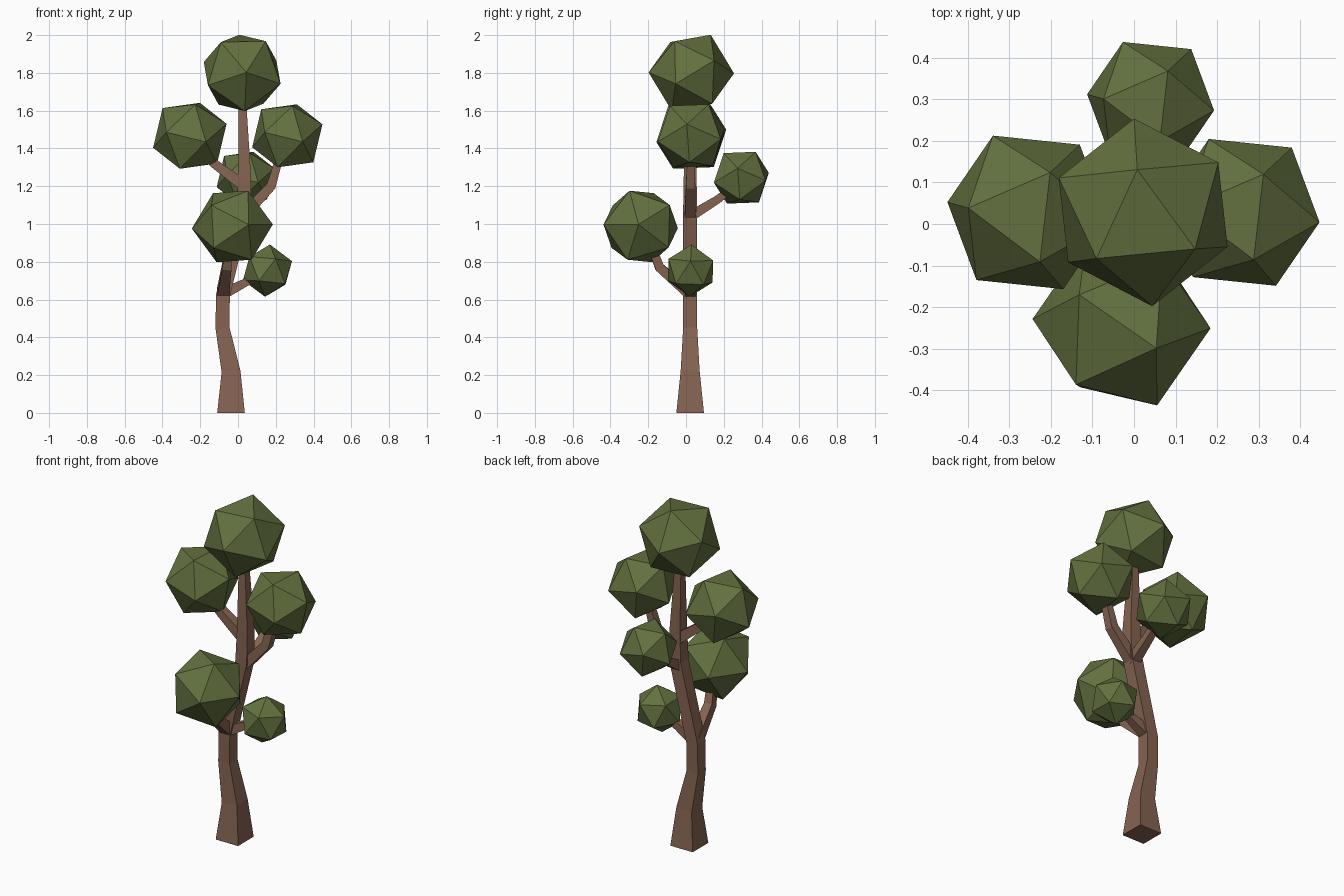
import bpy, bmesh
from mathutils import Vector, Matrix

if "Cube" in bpy.data.objects:
    bpy.data.objects.remove(bpy.data.objects["Cube"])


def material(name, rgb):
    m = bpy.data.materials.new(name)
    m.diffuse_color = (*rgb, 1)
    m.use_nodes = True
    m.node_tree.nodes["Principled BSDF"].inputs["Base Color"].default_value = m.diffuse_color
    return m


BARK = material("brown bark", (0.235, 0.125, 0.083))
LEAF = material("olive green leaves", (0.125, 0.165, 0.05))


def finish(bm, name, mat):
    bmesh.ops.recalc_face_normals(bm, faces=bm.faces)
    me = bpy.data.meshes.new(name)
    bm.to_mesh(me)
    bm.free()
    me.materials.append(mat)
    ob = bpy.data.objects.new(name, me)
    bpy.context.collection.objects.link(ob)
    return ob


def limb(name, path, side):
    """Square tapering tube; path holds (x, y, z, half width), side is one cross-section axis."""
    pts = [Vector(p[:3]) for p in path]
    bm = bmesh.new()
    rings = []
    for i, p in enumerate(pts):
        t = Vector()
        if i > 0:
            t += (p - pts[i - 1]).normalized()
        if i < len(pts) - 1:
            t += (pts[i + 1] - p).normalized()
        t.normalize()
        u = Vector(side)
        u = (u - t * u.dot(t)).normalized()
        v = t.cross(u)
        h = path[i][3]
        rings.append([bm.verts.new(p + h * (a * u + b * v))
                      for a, b in ((1, 1), (-1, 1), (-1, -1), (1, -1))])
    for r, s in zip(rings, rings[1:]):
        for k in range(4):
            bm.faces.new((r[k], r[k - 1], s[k - 1], s[k]))
    bm.faces.new(rings[0])
    bm.faces.new(rings[-1])
    return finish(bm, name, BARK)


def frame(a, b):
    """Orthonormal frame whose x axis is a and whose xy plane holds b."""
    x = Vector(a).normalized()
    z = x.cross(Vector(b)).normalized()
    return Matrix((x, z.cross(x), z)).transposed()


def leaf_ball(name, centre, radius, a, b):
    """Icosahedron turned so that two neighbouring corners point along a and b."""
    bm = bmesh.new()
    bmesh.ops.create_icosphere(bm, subdivisions=1, radius=1)
    v = max(bm.verts, key=lambda q: q.co.z)
    n = v.link_edges[0].other_vert(v)
    rot = frame(a, b) @ frame(v.co, n.co).transposed()
    k = radius / v.co.length
    for q in bm.verts:
        q.co = rot @ q.co * k + Vector(centre)
    return finish(bm, name, LEAF)


# Trunk
X, Y = (1, 0, 0), (0, 1, 0)
limb("trunk", [(-.037, .022, 0, .073), (-.037, .022, .22, .05), (-.082, .022, .45, .037),
               (-.08, .022, .62, .037), (.03, .022, 1.07, .037), (.035, .022, 1.25, .034),
               (.022, .022, 1.7, .018)], Y)

# Branches
limb("left_branch", [(.035, .022, 1.2, .03), (-.12, .024, 1.315, .024), (-.25, .028, 1.43, .02)], Y)
limb("right_branch", [(.025, .022, 1.04, .03), (.175, .024, 1.2, .025), (.24, .028, 1.42, .018)], Y)
limb("back_branch", [(.03, .022, 1.04, .028), (.037, .16, 1.125, .022), (.04, .29, 1.22, .018)], X)
limb("front_branch", [(-.08, .022, .63, .032), (-.06, -.14, .77, .025), (-.04, -.2, .93, .02)], X)
limb("low_branch", [(-.08, .022, .63, .03), (.03, .022, .685, .022), (.15, .024, .75, .018)], Y)

# Leaf balls: three share one orientation
A, B = (-.196, .025, -.064), (-.0855, .182, .0315)
leaf_ball("left_leaves", (-.255, .028, 1.467), .206, A, B)
leaf_ball("right_leaves", (.261, .028, 1.467), .197, A, B)
leaf_ball("back_leaves", (.04, .293, 1.245), .162, A, B)
leaf_ball("top_leaves", (.022, .028, 1.8), .227, (-.014, .102, .2), (-.022, .227, 0))
leaf_ball("front_leaves", (-.03, -.24, .987), .215, (.212, -.011, .011), (.087, -.196, .01))
leaf_ball("low_leaves", (.156, .024, .753), .139, (.013, .005, .138), (.13, 0, .045))
